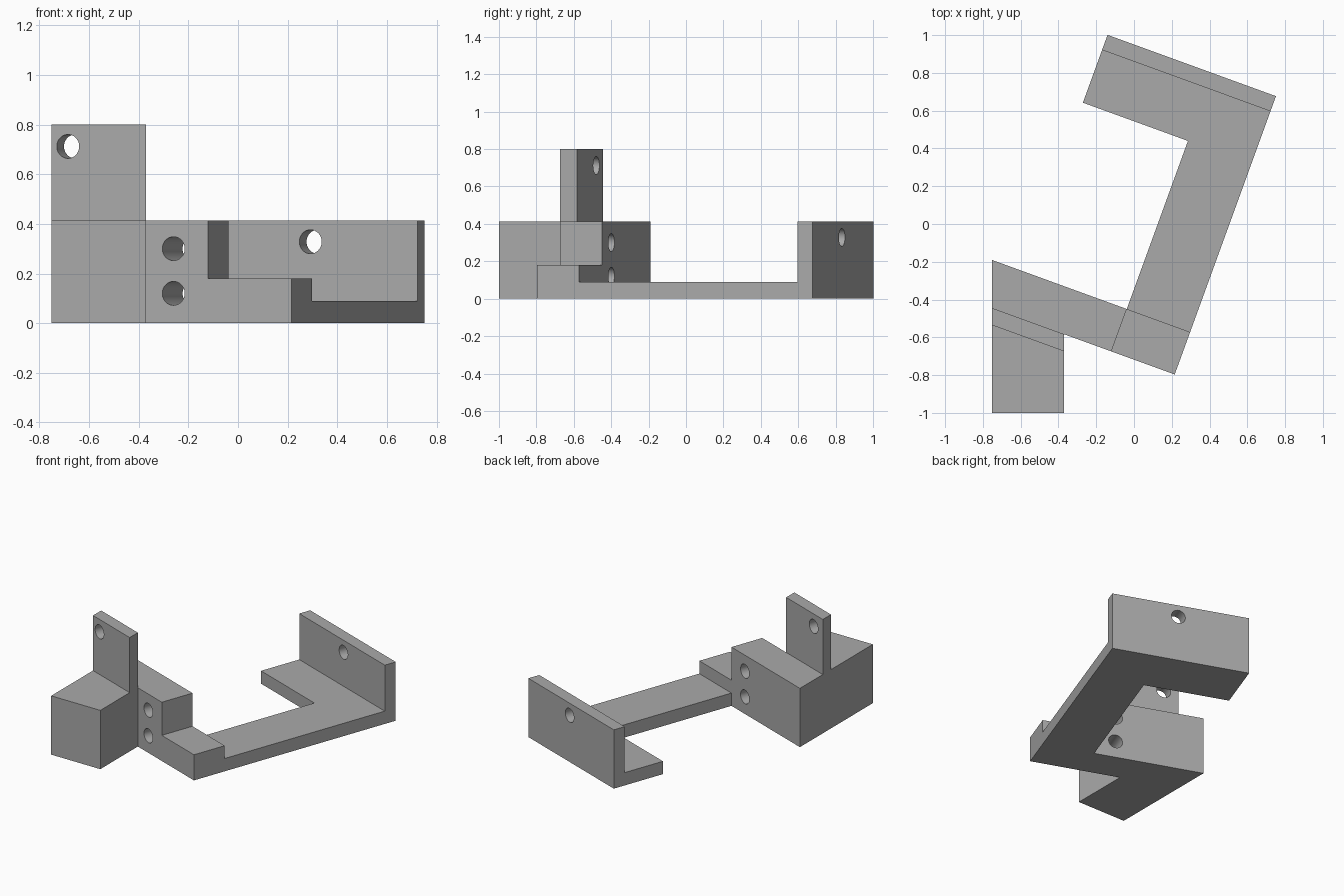
import bpy
import bmesh
from math import sin, cos, radians, pi
from mathutils import Matrix

cube = bpy.data.objects.get("Cube")
if cube:
    bpy.data.objects.remove(cube, do_unlink=True)

TILT = radians(20)
S, C = sin(TILT), cos(TILT)

grey = bpy.data.materials.new("plain grey")
grey.use_nodes = True
grey.diffuse_color = (0.4, 0.4, 0.4, 1)
grey.node_tree.nodes["Principled BSDF"].inputs["Base Color"].default_value = (0.4, 0.4, 0.4, 1)


def turned(u, v):
    """Point given in the tilted frame of the bracket."""
    return (u * C + v * S, v * C - u * S)


def on_line(x, v):
    """Point at world x on the tilted line of constant v."""
    return (x, (v - x * S) / C)


def add_object(name, bm):
    mesh = bpy.data.meshes.new(name)
    bm.to_mesh(mesh)
    bm.free()
    mesh.materials.append(grey)
    obj = bpy.data.objects.new(name, mesh)
    bpy.context.collection.objects.link(obj)
    return obj


def prism(name, outline, z0, z1):
    bm = bmesh.new()
    face = bm.faces.new([bm.verts.new((x, y, z0)) for x, y in outline])
    top = bmesh.ops.extrude_face_region(bm, geom=[face])["geom"]
    bmesh.ops.translate(bm, vec=(0, 0, z1 - z0),
                        verts=[e for e in top if isinstance(e, bmesh.types.BMVert)])
    bmesh.ops.recalc_face_normals(bm, faces=bm.faces)
    return add_object(name, bm)


def tilted_box(name, u0, u1, v0, v1, z0, z1):
    corners = [(u0, v0), (u1, v0), (u1, v1), (u0, v1)]
    return prism(name, [turned(u, v) for u, v in corners], z0, z1)


def drill(name, x, v, z, length):
    """Round cutter through a wall whose front is at the tilted line v."""
    px, py = on_line(x, v)
    px, py = px + S * length / 2, py + C * length / 2
    bm = bmesh.new()
    bmesh.ops.create_cone(bm, cap_ends=True, segments=48, radius1=0.048,
                          radius2=0.048, depth=length + 0.04,
                          matrix=Matrix.Translation((px, py, z))
                          @ Matrix.Rotation(-TILT, 4, 'Z') @ Matrix.Rotation(pi / 2, 4, 'X'))
    return add_object(name, bm)


def combine(target, tool, operation):
    mod = target.modifiers.new(tool.name, 'BOOLEAN')
    mod.operation = operation
    mod.solver = 'EXACT'
    mod.object = tool
    bpy.context.view_layer.objects.active = target
    bpy.ops.object.modifier_apply(modifier=mod.name)
    bpy.data.objects.remove(tool, do_unlink=True)


# Main directions: side walls, tilted lines and heights
LEFT, RIGHT = -0.752, -0.37
U0, U1, U2 = -0.474, 0.118, 0.475
FRONT, BACK = -0.675, -0.436
WALL = 0.413

# Clamp block with its square front foot
body = prism("angled_bracket", [(LEFT, -1), (RIGHT, -1), on_line(RIGHT, FRONT),
                                turned(U1, FRONT), turned(U1, BACK),
                                on_line(LEFT, BACK)], 0, WALL)

# Upright tab, low step, hooked base arm and rear wall
tab = prism("upright_tab", [on_line(LEFT, -0.76), on_line(RIGHT, -0.76),
                            on_line(RIGHT, FRONT), on_line(LEFT, FRONT)], 0.3, 0.8)
step = tilted_box("low_step", 0, U2, FRONT, BACK, 0, 0.18)
arm = prism("base_arm", [turned(u, v) for u, v in [
    (U0, 0.893), (U0, 0.511), (U1, 0.511), (U1, -0.6), (U2, -0.6), (U2, 0.893)]], 0, 0.09)
wall = tilted_box("rear_wall", U0, U2, 0.808, 0.893, 0, WALL)
for part in (tab, step, arm, wall):
    combine(body, part, 'UNION')

# Screw holes
for x, v, z, length in [(-0.26, FRONT, 0.3, 0.24), (-0.26, FRONT, 0.12, 0.24),
                        (-0.685, -0.76, 0.712, 0.085), (0.292, 0.808, 0.328, 0.085)]:
    combine(body, drill("hole_cutter", x, v, z, length), 'DIFFERENCE')

# Clean flat faces and smooth only the hole walls
bm = bmesh.new()
bm.from_mesh(body.data)
bmesh.ops.remove_doubles(bm, verts=bm.verts, dist=0.0005)
bmesh.ops.dissolve_limit(bm, angle_limit=radians(1), verts=bm.verts, edges=bm.edges)
bm.to_mesh(body.data)
bm.free()
body.select_set(True)
bpy.context.view_layer.objects.active = body
bpy.ops.object.shade_smooth_by_angle(angle=radians(30))
